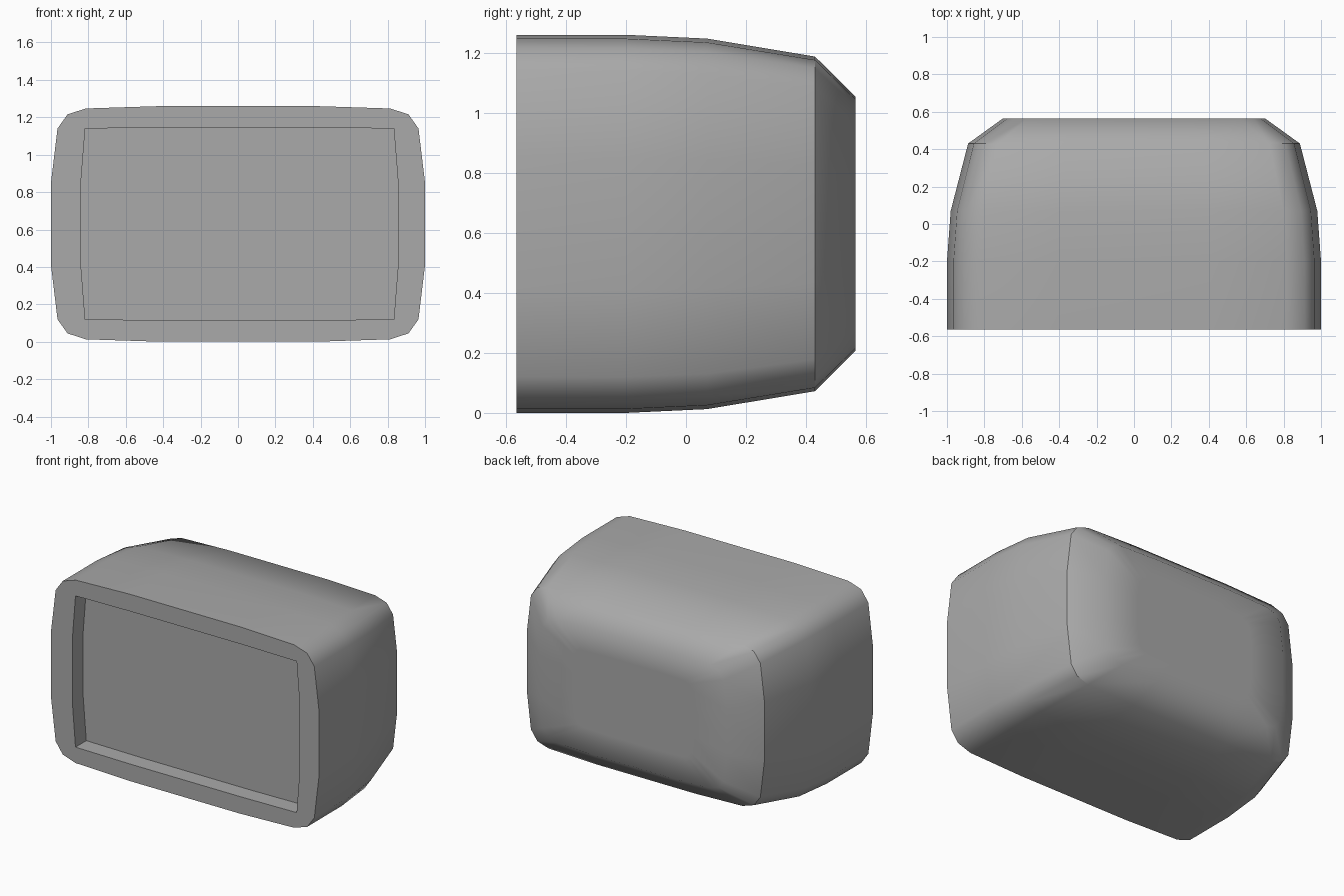
import bpy
import bmesh

cube = bpy.data.objects.get("Cube")
if cube:
    bpy.data.objects.remove(cube, do_unlink=True)

MID_Z = 0.63

# Single grey finish
grey = bpy.data.materials.new("casing grey")
grey.use_nodes = True
colour = (0.4, 0.4, 0.4, 1)
grey.diffuse_color = colour
bsdf = next(n for n in grey.node_tree.nodes if n.type == "BSDF_PRINCIPLED")
bsdf.inputs["Base Color"].default_value = colour
bsdf.inputs["Roughness"].default_value = 0.6


def mirrored_outline(quarter):
    """Complete a top-right quarter into a closed outline."""
    right = quarter + [(x, -z) for x, z in reversed(quarter)]
    return right + [(-x, z) for x, z in reversed(right)]


def add_ring(bm, outline, y, sx=1.0, sz=1.0, dx=0.0):
    return [bm.verts.new((x * sx + dx, y, MID_Z + z * sz)) for x, z in outline]


def bridge(bm, a, b):
    n = len(a)
    return [bm.faces.new((a[i], a[(i + 1) % n], b[(i + 1) % n], b[i])) for i in range(n)]


def sharpen(bm, ring, keep=lambda a, b: True):
    for i, a in enumerate(ring):
        b = ring[(i + 1) % len(ring)]
        edge = bm.edges.get((a, b))
        if edge and keep(a, b):
            edge.smooth = False


def finish(bm, name):
    mesh = bpy.data.meshes.new(name)
    bm.to_mesh(mesh)
    bm.free()
    mesh.materials.append(grey)
    obj = bpy.data.objects.new(name, mesh)
    bpy.context.collection.objects.link(obj)
    return obj


outer = mirrored_outline([(0.41, 0.63), (0.815, 0.617), (0.912, 0.585),
                          (0.965, 0.51), (1.0, 0.22)])
opening = mirrored_outline([(0.41, 0.515), (0.825, 0.51), (0.848, 0.22)])
FRONT, FLOOR, SHOULDER = -0.565, -0.45, 0.43

# Casing: loft from the front rim to the tapered back
bm = bmesh.new()
sections = [(FRONT, 1, 1), (-0.2, 1, 1), (0.07, 0.98, 0.98),
            (SHOULDER, 0.887, 0.885), (0.565, 0.70, 0.672), (0.565, 0.45, 0.42)]
rings = [add_ring(bm, outer, *s) for s in sections]
for a, b in zip(rings, rings[1:]):
    bridge(bm, a, b)
bm.faces.new(rings[-1])

# Front rim and the walls of the recess
lip = add_ring(bm, opening, FRONT, dx=0.008)
inner = add_ring(bm, opening, FLOOR, dx=0.008)
rim_edges = [bm.edges.get((r[i], r[(i + 1) % len(r)])) or
             bm.edges.new((r[i], r[(i + 1) % len(r)]))
             for r in (rings[0], lip) for i in range(len(r))]
bmesh.ops.triangle_fill(bm, use_beauty=True, use_dissolve=False, edges=rim_edges)
bridge(bm, lip, inner)
bm.faces.new(inner)
bmesh.ops.recalc_face_normals(bm, faces=bm.faces)

# Smooth shell with crisp rim, recess and side shoulders
for f in bm.faces:
    f.smooth = True
for ring in (rings[0], lip, inner):
    sharpen(bm, ring)
sharpen(bm, rings[3], lambda a, b: max(abs(a.co.x), abs(b.co.x)) > 0.75)
for i, v in enumerate(opening):
    if abs(v[1]) > 0.5 and abs(v[0]) > 0.8:
        bm.edges.get((lip[i], inner[i])).smooth = False
finish(bm, "casing")
